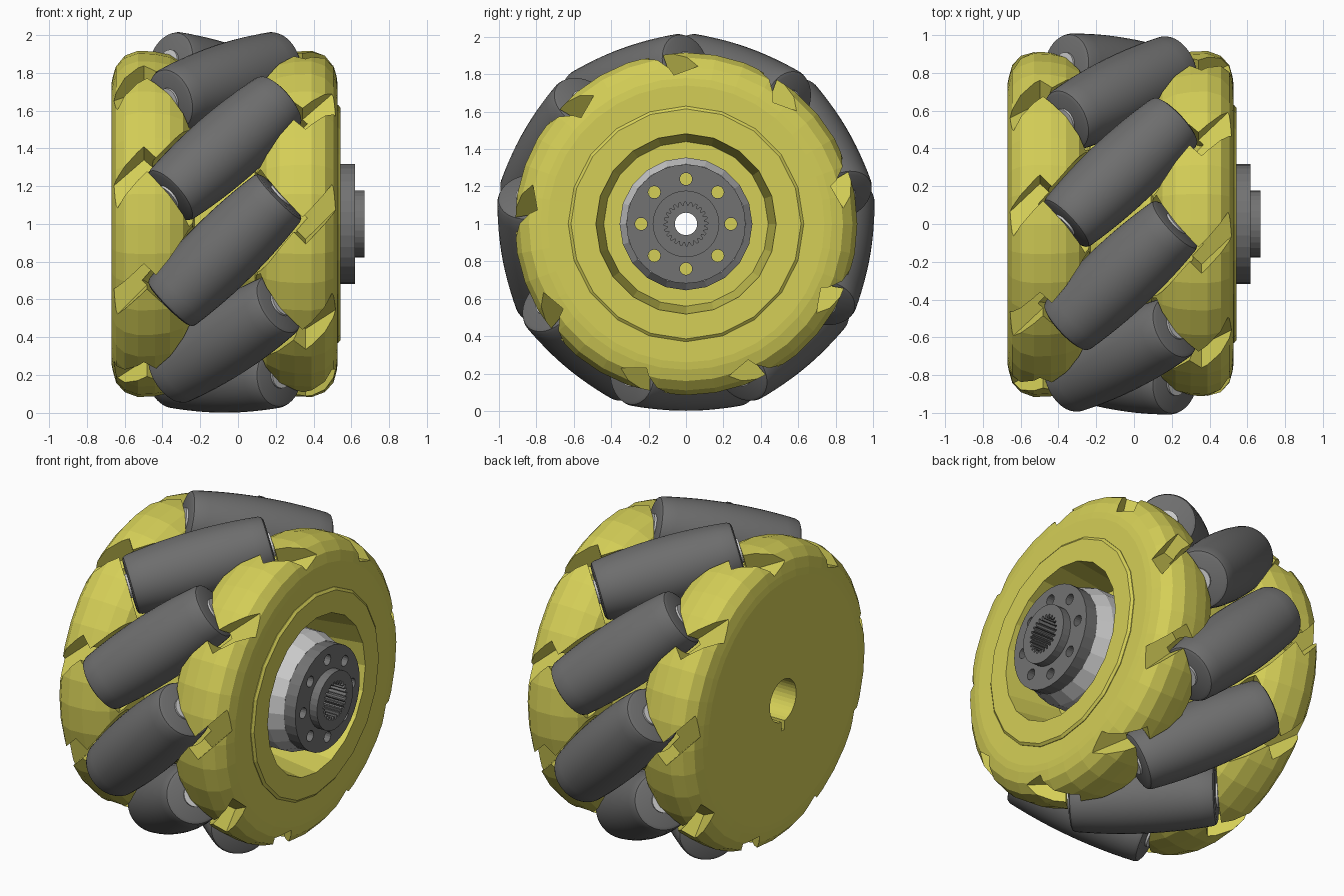
import bpy, bmesh
from math import sin, cos, pi, radians
from mathutils import Matrix, Vector

cube = bpy.data.objects.get("Cube")
if cube:
    bpy.data.objects.remove(cube, do_unlink=True)

MID = -0.07                      # roller plane along the axle
AXLE = Matrix.Translation((0, 0, 1))
ROLLERS = 9
ROLLER_DIST = 0.8
HALF = 0.415                     # half length of a roller


def material(name, rgb):
    m = bpy.data.materials.new(name)
    m.use_nodes = True
    m.diffuse_color = (*rgb, 1)
    m.node_tree.nodes["Principled BSDF"].inputs["Base Color"].default_value = (*rgb, 1)
    return m


YELLOW = material("yellow plastic", (0.66, 0.62, 0.095))
RUBBER = material("grey rubber", (0.155, 0.155, 0.155))
DARK = material("dark hub metal", (0.17, 0.17, 0.17))
SILVER = material("silver metal", (0.6, 0.6, 0.6))


def finish(bm, name, mat, matrix, smooth=False):
    bmesh.ops.recalc_face_normals(bm, faces=bm.faces)
    bm.transform(matrix)
    me = bpy.data.meshes.new(name)
    bm.to_mesh(me)
    bm.free()
    ob = bpy.data.objects.new(name, me)
    bpy.context.collection.objects.link(ob)
    if mat:
        me.materials.append(mat)
    else:
        ob.hide_render = True
    if smooth:
        bpy.ops.object.select_all(action='DESELECT')
        ob.select_set(True)
        bpy.context.view_layer.objects.active = ob
        bpy.ops.object.shade_smooth_by_angle(angle=radians(35))
    return ob


def lathe(name, profile, mat, segs=36, matrix=AXLE, ring=True, smooth=False):
    """Spin (x, radius) points round the x axis; ring closes the profile, else caps the ends."""
    bm = bmesh.new()
    loops = [[bm.verts.new((x, r * cos(2 * pi * i / segs), r * sin(2 * pi * i / segs)))
              for i in range(segs)] for x, r in profile]
    pairs = list(zip(loops, loops[1:]))
    if ring:
        pairs.append((loops[-1], loops[0]))
    else:
        bm.faces.new(loops[0])
        bm.faces.new(loops[-1])
    for a, b in pairs:
        for i in range(segs):
            j = (i + 1) % segs
            bm.faces.new((a[i], a[j], b[j], b[i]))
    return finish(bm, name, mat, matrix, smooth)


def box(name, lo, hi, matrix):
    bm = bmesh.new()
    bmesh.ops.create_cube(bm, size=1)
    lo, hi = Vector(lo), Vector(hi)
    for v in bm.verts:
        v.co = (lo + hi) / 2 + v.co * (hi - lo)
    return finish(bm, name, None, matrix)


def cut(ob, cutters):
    """Subtract the cutters and bake the result."""
    for c in cutters:
        mod = ob.modifiers.new("cut", 'BOOLEAN')
        mod.operation = 'DIFFERENCE'
        mod.solver = 'EXACT'
        mod.object = c
    dg = bpy.context.evaluated_depsgraph_get()
    me = bpy.data.meshes.new_from_object(ob.evaluated_get(dg))
    ob.modifiers.clear()
    ob.data = me


def discard(cutters):
    for c in cutters:
        bpy.data.objects.remove(c, do_unlink=True)


def roller_matrix(i):
    t = radians(30 + 360 / ROLLERS * i)
    radial = Vector((0, cos(t), sin(t)))
    axis = Vector((1, sin(t), -cos(t))).normalized()
    side = radial.cross(axis)
    m = Matrix((axis, side, radial)).transposed().to_4x4()
    m.translation = Vector((MID, 0, 1)) + radial * ROLLER_DIST
    return m


# Wheel body: two rounded flanges joined by a core, with a recess for the hub
half = [(0.16, 0.6), (0.17, 0.78), (0.22, 0.855), (0.29, 0.895), (0.37, 0.912), (0.46, 0.916),
        (0.53, 0.89), (0.575, 0.84), (0.592, 0.78), (0.597, 0.74)]
profile = [(-0.67, 0.13), (-0.67, 0.74)]
profile += [(MID - x, r) for x, r in reversed(half[:-1])]
profile += [(MID + x, r) for x, r in half]
profile += [(0.525, 0.51), (0.2, 0.46), (0.2, 0.13)]
body = lathe("wheel_body", profile, YELLOW)

# Roller pockets, rim notches beside each roller end, and the keyway
cutters = []
TURN = Matrix.Rotation(pi, 4, 'Z')
for i in range(ROLLERS):
    m = roller_matrix(i)
    cutters.append(lathe("pocket_cutter", [(-HALF - 0.012, 0.195), (-0.2, 0.212), (0.2, 0.212),
                                           (HALF + 0.012, 0.195)], None, 24, m, ring=False))
    for end_matrix in (m, m @ TURN):
        cutters.append(box("notch_cutter", (0.34, -0.265, -0.03), (0.85, -0.155, 0.3), end_matrix))
cutters.append(box("keyway_cutter", (-0.7, -0.013, -0.185), (0.19, 0.013, -0.1), AXLE))
cut(body, cutters)
discard(cutters)

# Raised trim ring with the sloping wall of the recess
lathe("trim_ring", [(0.2, 0.5), (0.5, 0.58), (0.5, 0.63), (0.53, 0.63), (0.542, 0.615),
                    (0.542, 0.482), (0.2, 0.44)], YELLOW, 20)


# Barrel rollers, shaped so that together they roll on one circle
def barrel(t):
    return 0.199 - 0.165 * t * t


steps = 12
end = HALF - 0.025
side = [(t, barrel(t)) for t in (-end + 2 * end * k / steps for k in range(steps + 1))]
tip = barrel(end)
cap = [(HALF - 0.008, tip - 0.008), (HALF, tip - 0.025)]
barrel_profile = [(-x, r) for x, r in reversed(cap)] + side + cap
for i in range(ROLLERS):
    m = roller_matrix(i)
    lathe(f"roller_{i + 1}", barrel_profile, RUBBER, 40, m, ring=False, smooth=True)
    lathe(f"roller_bushing_{i + 1}", [(-HALF - 0.012, 0.07), (HALF + 0.012, 0.07)],
          SILVER, 20, m, ring=False, smooth=True)

# Hub: silver carrier and dark splined flange
carrier = lathe("hub_carrier", [(0.2, 0.18), (0.2, 0.355), (0.45, 0.355),
                                (0.54, 0.32), (0.54, 0.18)], SILVER, 20)
flange = lathe("hub_flange", [(0.2, 0.06), (0.2, 0.18), (0.54, 0.18), (0.54, 0.318),
                              (0.618, 0.318), (0.618, 0.178), (0.67, 0.178), (0.67, 0.06)],
               DARK, 32)
holes = []
for i in range(8):
    a = pi / 4 * i
    m = Matrix.Translation((0, 0.24 * cos(a), 1 + 0.24 * sin(a)))
    holes.append(lathe("bolt_hole_cutter", [(0.1, 0.033), (0.8, 0.033)], None, 16, m, ring=False))

# Toothed socket
bm = bmesh.new()
teeth = 24
outline = []
for k in range(teeth * 4):
    r = 0.118 if k % 4 < 2 else 0.098
    a = 2 * pi * k / (teeth * 4)
    outline.append(bm.verts.new((0.45, r * cos(a), r * sin(a))))
face = bm.faces.new(outline)
top = bmesh.ops.extrude_face_region(bm, geom=[face], use_keep_orig=True)["geom"]
bmesh.ops.translate(bm, vec=(0.3, 0, 0), verts=[g for g in top if isinstance(g, bmesh.types.BMVert)])
spline = finish(bm, "spline_cutter", None, AXLE)

cut(carrier, holes)
cut(flange, holes + [spline])
discard(holes + [spline])
